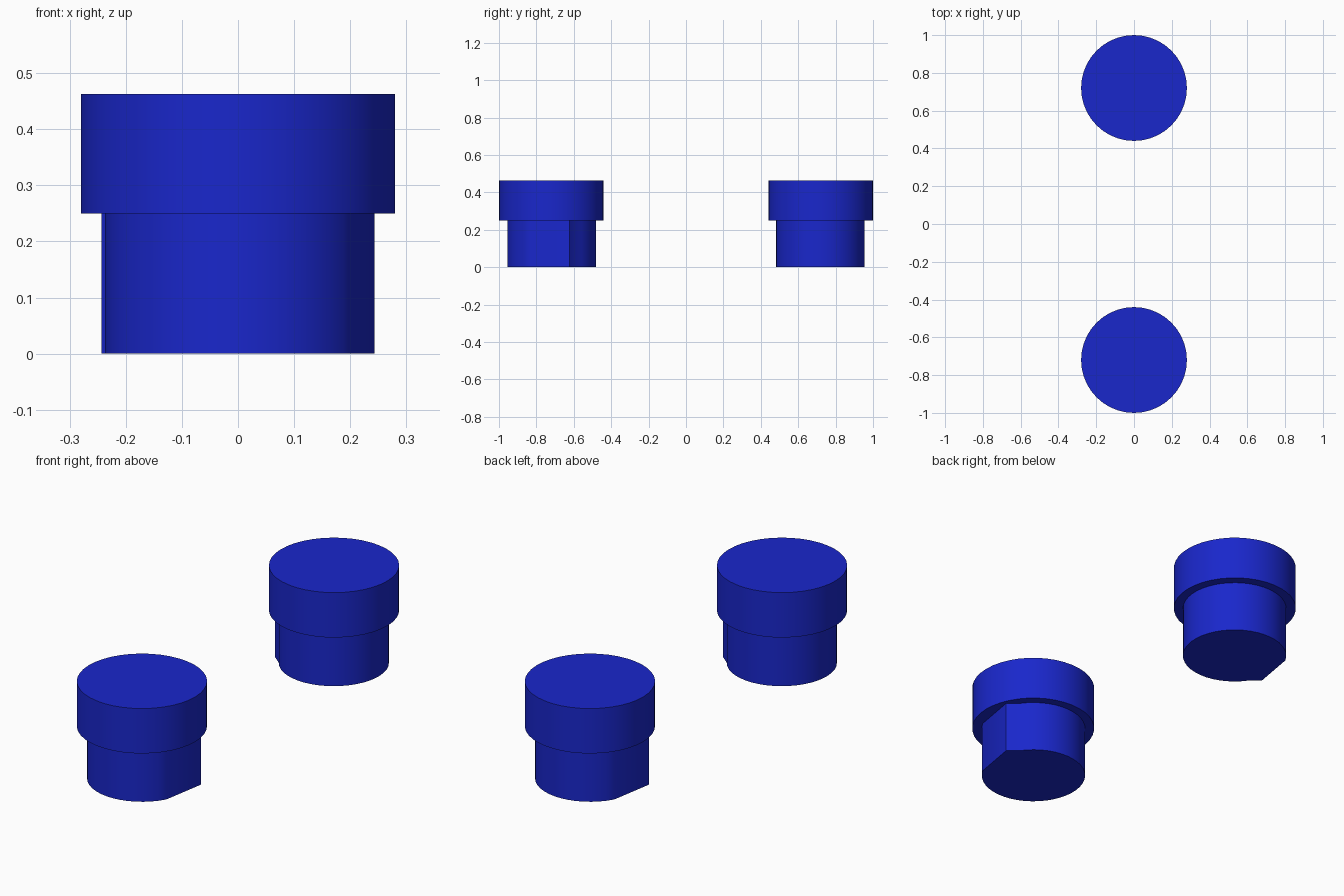
import bpy, bmesh
from math import cos, sin, pi, radians

if "Cube" in bpy.data.objects:
    bpy.data.objects.remove(bpy.data.objects["Cube"])

blue = bpy.data.materials.new("blue")
blue.diffuse_color = (0.01, 0.02, 0.6, 1)
blue.use_nodes = True
blue.node_tree.nodes["Principled BSDF"].inputs["Base Color"].default_value = blue.diffuse_color


def circle(radius, start=0.0, end=2 * pi, sides=40):
    """Points on an arc, without the end point."""
    return [(radius * cos(start + (end - start) * i / sides),
             radius * sin(start + (end - start) * i / sides)) for i in range(sides)]


def extrude(name, outline, z0, z1, centre_y, turn):
    """Upright prism from an outline; turn = -1 rotates it by half a turn."""
    bm = bmesh.new()
    base = bm.faces.new([bm.verts.new((turn * x, turn * y, z0)) for x, y in outline])
    top = bmesh.ops.extrude_face_region(bm, geom=[base], use_keep_orig=True)
    bmesh.ops.translate(bm, vec=(0, 0, z1 - z0),
                        verts=[v for v in top["geom"] if isinstance(v, bmesh.types.BMVert)])
    bmesh.ops.recalc_face_normals(bm, faces=bm.faces)
    mesh = bpy.data.meshes.new(name)
    bm.to_mesh(mesh)
    bm.free()
    mesh.materials.append(blue)
    obj = bpy.data.objects.new(name, mesh)
    bpy.context.collection.objects.link(obj)
    obj.location.y = centre_y
    bpy.ops.object.select_all(action="DESELECT")
    obj.select_set(True)
    bpy.context.view_layer.objects.active = obj
    bpy.ops.object.shade_smooth_by_angle(angle=radians(25))


# Wide head outline, and stem outline with a flat side ending in a small lip
head = circle(0.28)
stem = circle(0.237, radians(34), radians(331), 36) + [(0.207, -0.115), (0.243, 0.095)]

# Two knobs, the rear one turned by half a turn
for label, side in (("front", -1), ("rear", 1)):
    extrude(label + "_head", head, 0.25, 0.463, side * 0.72, -side)
    extrude(label + "_stem", stem, 0.0, 0.25, side * 0.718, -side)
